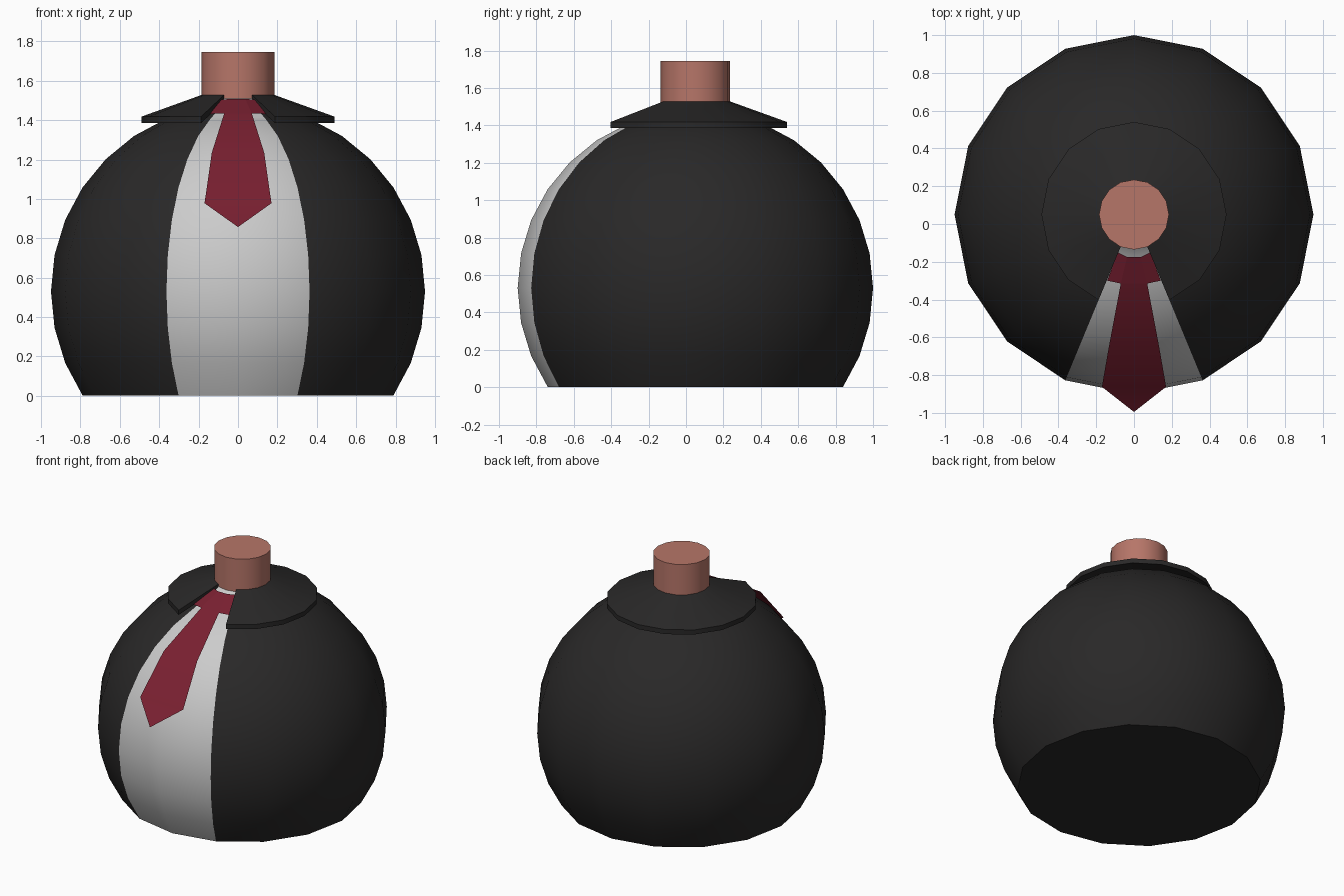
import bpy
from math import sin, cos, pi, radians

if "Cube" in bpy.data.objects:
    bpy.data.objects.remove(bpy.data.objects["Cube"])

CY = 0.05      # y of the common vertical axis
SIDES = 16


def material(name, rgb):
    m = bpy.data.materials.new(name)
    m.diffuse_color = (*rgb, 1)
    m.use_nodes = True
    m.node_tree.nodes["Principled BSDF"].inputs["Base Color"].default_value = m.diffuse_color
    return m


jacket = material("jacket_black", (0.022, 0.021, 0.021))
shirt = material("shirt_grey", (0.6, 0.6, 0.6))
skin = material("skin", (0.47, 0.18, 0.14))
red = material("tie_red", (0.19, 0.014, 0.03))


def make(name, verts, faces, mats, smooth=35):
    me = bpy.data.meshes.new(name)
    me.from_pydata(verts, [], faces)
    for m in mats:
        me.materials.append(m)
    ob = bpy.data.objects.new(name, me)
    bpy.context.collection.objects.link(ob)
    if smooth:
        bpy.ops.object.select_all(action='DESELECT')
        bpy.context.view_layer.objects.active = ob
        ob.select_set(True)
        bpy.ops.object.shade_smooth_by_angle(angle=radians(smooth))
    return ob


def lathe(name, profile, mats, first=0, last=SIDES, loop=False, caps=False, smooth=35):
    """Revolve (radius, z) points, listed bottom to top; column 0 faces -y."""
    full = last - first == SIDES
    cols = SIDES if full else last - first + 1
    n = len(profile)
    verts = []
    for k in range(first, first + cols):
        a = -pi / 2 + 2 * pi * k / SIDES
        verts += [(r * cos(a), CY + r * sin(a), z) for r, z in profile]
    faces = []
    for k in range(last - first):
        a, b = k * n, (k + 1) % cols * n
        for i in range(n if loop else n - 1):
            j = (i + 1) % n
            faces.append((a + i, b + i, b + j, a + j))
    if caps and full:      # bottom and top discs
        faces.append([k * n for k in reversed(range(cols))])
        faces.append([k * n + n - 1 for k in range(cols)])
    elif caps:             # end faces of an open sweep
        faces.append(list(range(n)))
        faces.append([(cols - 1) * n + i for i in reversed(range(n))])
    return make(name, verts, faces, mats, smooth)


# Body: sphere cut off at the ground, front two columns are the shirt
R, CZ = 0.95, 0.53
ball = [(R * cos(radians(11.25 * i)), max(0, CZ + R * sin(radians(11.25 * i))))
        for i in range(-3, 8)]
body = lathe("body", ball, [jacket, shirt], caps=True)
rows = len(ball) - 1
for p in body.data.polygons:
    if p.index < rows or rows * (SIDES - 1) <= p.index < rows * SIDES:
        p.material_index = 1

# Shirt neckline filling the collar gap
lathe("shirt_neckline", [(0.364, 1.408), (0.22, 1.48), (0.18, 1.515)], [shirt], -1, 1)

# Neck
lathe("neck", [(0.185, 1.40), (0.185, 1.745)], [skin], caps=True)

# Collar: sloping ring, open over the front two columns
lathe("collar", [(0.185, 1.495), (0.49, 1.385), (0.49, 1.418), (0.185, 1.528)],
      [jacket], 1, SIDES - 1, loop=True, caps=True)

# Tie knot
knot = [(0.085, -0.15, 1.505), (0.037, -0.175, 1.507),
        (-0.037, -0.175, 1.507), (-0.085, -0.15, 1.505),
        (-0.142, -0.30, 1.432), (-0.07, -0.315, 1.434),
        (0.07, -0.315, 1.434), (0.142, -0.30, 1.432)]
make("tie_knot", knot, [(0, 1, 6, 7), (1, 2, 5, 6), (2, 3, 4, 5)][::1], [red], 0)
bpy.data.objects["tie_knot"].data.flip_normals()

# Tie blade: thin sheet widening downwards to a point
rowsb = [(0.07, -0.315, 1.434), (0.133, -0.65, 1.235), (0.17, -0.862, 0.978)]
blade = [(s * x, y, z) for x, y, z in rowsb for s in (-1, 1)] + [(0, -0.995, 0.857)]
make("tie_blade", blade, [(0, 2, 3, 1), (2, 4, 5, 3), (4, 6, 5)], [red], 35)
